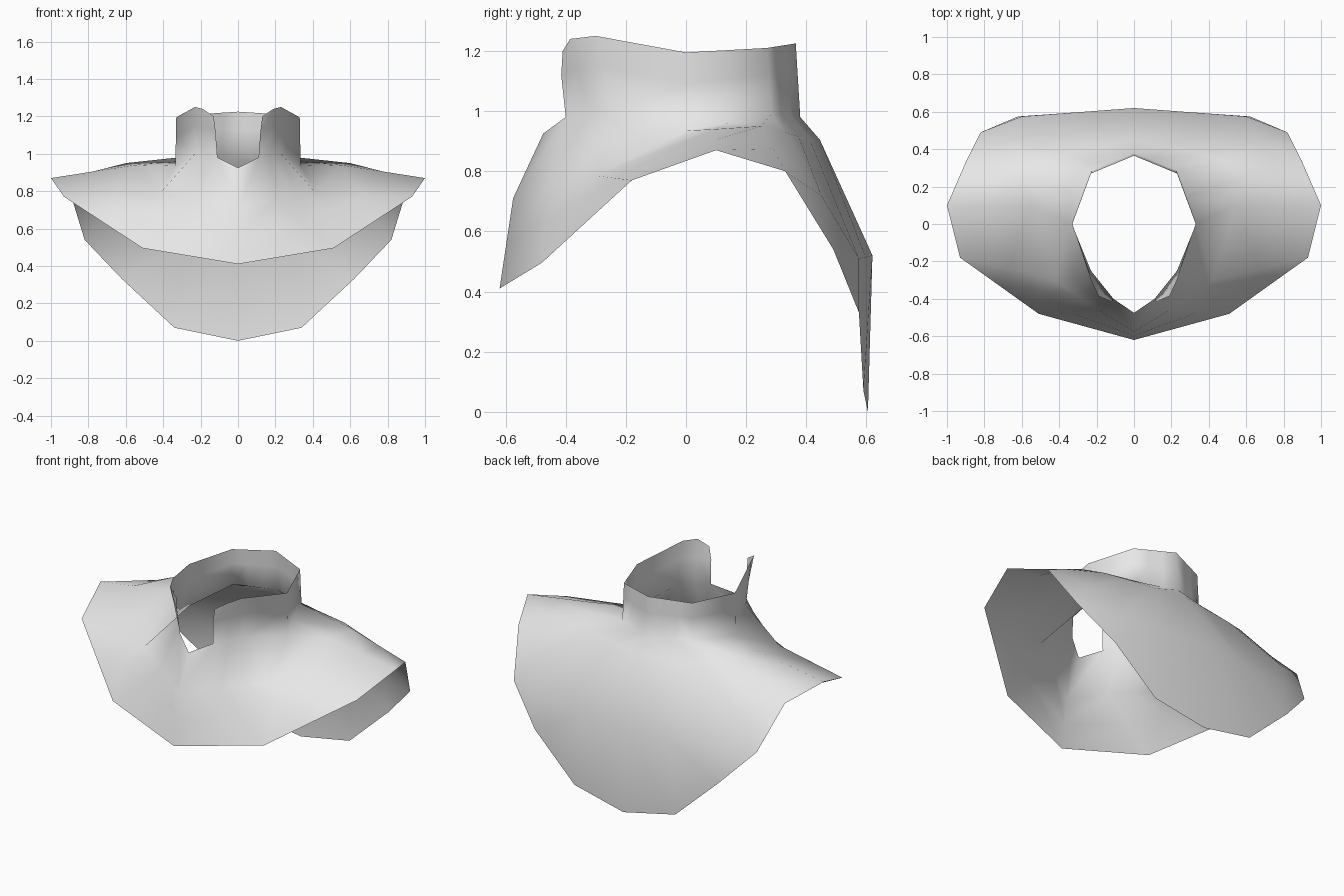
import bpy
import bmesh
from mathutils import Vector

if "Cube" in bpy.data.objects:
    bpy.data.objects.remove(bpy.data.objects["Cube"])

COLS = 10  # columns from centre front (0) round the right side to centre back (9)


def ring(keys):
    """Fill in the columns between the given key points."""
    pts, idx = {}, sorted(keys)
    for a, b in zip(idx, idx[1:]):
        for c in range(a, b + 1):
            pts[c] = Vector(keys[a]).lerp(Vector(keys[b]), (c - a) / (b - a))
    return pts


# Collar: upper edge
collar_top = ring({1: (.13, -.41, 1.20), 2: (.19, -.385, 1.24), 3: (.23, -.30, 1.25),
                   4: (.33, 0, 1.195), 6: (.23, .27, 1.21), 9: (0, .365, 1.225)})
# Neckline, dipping to a V at the front
neck = ring({0: (0, -.475, .925), 1: (.11, -.40, .98), 3: (.23, -.25, 1.0),
             4: (.335, 0, .935), 6: (.23, .285, .99), 9: (0, .38, .98)})
# Collar: middle, slightly bowed forward at its front edge
collar_mid = {c: neck[c].lerp(collar_top[c], .6) for c in range(1, COLS)}
collar_mid[1] = Vector((.12, -.415, 1.12))
# Shoulder line
shoulder = ring({0: (0, -.575, .71), 1: (.20, -.455, .765), 3: (.42, -.30, .785),
                 4: (.55, .10, .94), 5: (.60, .25, .95), 6: (.49, .33, .93),
                 7: (.36, .375, .915), 9: (0, .445, .905)})
# Hem, hanging lower at the back
hem = ring({0: (0, -.62, .41), 1: (.51, -.48, .495), 3: (.93, -.18, .77),
            4: (1.0, .10, .87), 5: (.90, .33, .80), 6: (.82, .49, .54),
            7: (.62, .575, .33), 8: (.34, .59, .07), 9: (0, .605, 0)})
# Drape between shoulder and hem, bulging out across the back
drape = {c: shoulder[c].lerp(hem[c], .5) for c in range(COLS)}
drape.update(ring({6: (.69, .45, .72), 7: (.60, .575, .51), 9: (0, .62, .52)}))

# Loft the right half through all the rings
bm = bmesh.new()
rows = [{c: bm.verts.new(p) for c, p in r.items()}
        for r in (collar_top, collar_mid, neck, shoulder, drape, hem)]
for up, low in zip(rows, rows[1:]):
    for c in range(COLS - 1):
        if c in up and c in low:
            bm.faces.new((low[c], low[c + 1], up[c + 1], up[c]))
for f in bm.faces:
    f.smooth = True
mesh = bpy.data.meshes.new("collared_cape")
bm.to_mesh(mesh)
bm.free()

# Plain cloth colour
cloth = bpy.data.materials.new("light_grey_cloth")
cloth.diffuse_color = (.8, .8, .8, 1)
cloth.use_nodes = True
cloth.node_tree.nodes["Principled BSDF"].inputs["Base Color"].default_value = cloth.diffuse_color
mesh.materials.append(cloth)

# Mirror to the left half
cape = bpy.data.objects.new("collared_cape", mesh)
bpy.context.collection.objects.link(cape)
mirror = cape.modifiers.new("left_half", 'MIRROR')
mirror.use_axis[0] = True
mirror.use_clip = True
mirror.merge_threshold = .001
